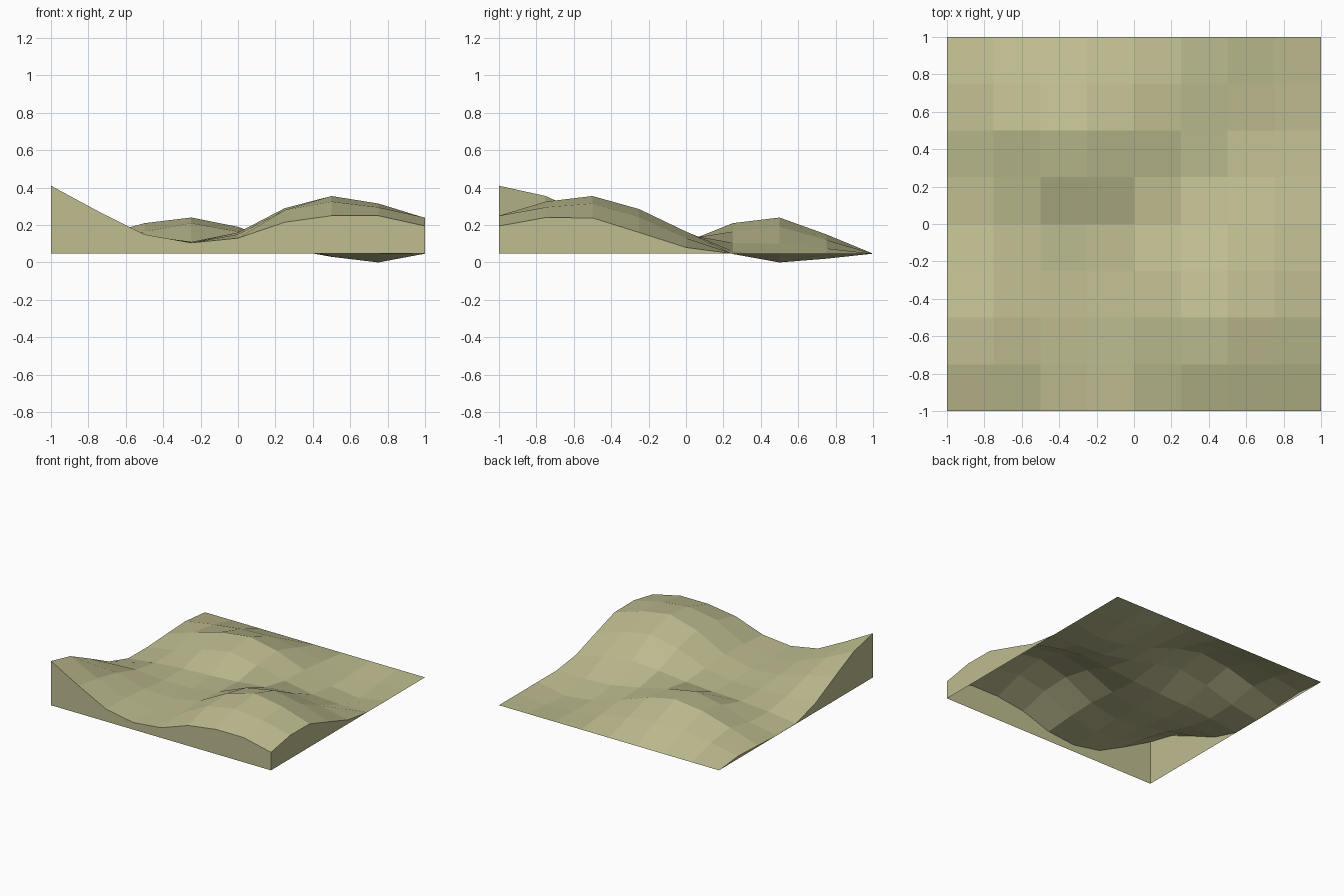
import bpy, bmesh

if "Cube" in bpy.data.objects:
    bpy.data.objects.remove(bpy.data.objects["Cube"])

N, STEP, BASE = 9, 0.25, 0.047
B = BASE

# terrain heights: rows run front to back, columns left to right
ROWS = [
    (.41, .275, .15, .105, .13, .215, .25, .25, .195),
    (.355, .24, .145, .105, .15, .28, .325, .295, .24),
    (.24, .19, .125, .11, .16, .29, .355, .315, .238),
    (.12, .12, .10, .10, .14, .24, .285, .24, .16),
    (.05, .08, .10, .11, .125, .15, .165, .13, .08),
    (B, .09, .165, .21, .165, .105, .06, .045, B),
    (.06, .14, .21, .24, .19, .10, .03, .0, B),
    (.07, .11, .14, .15, .12, .075, .03, .02, B),
    (B,) * N,
]

mat = bpy.data.materials.new("dry_grass")
mat.diffuse_color = (0.52, 0.51, 0.28, 1)
mat.use_nodes = True
mat.node_tree.nodes["Principled BSDF"].inputs["Base Color"].default_value = mat.diffuse_color


def finish(bm, name):
    mesh = bpy.data.meshes.new(name)
    bm.to_mesh(mesh)
    bm.free()
    mesh.materials.append(mat)
    ob = bpy.data.objects.new(name, mesh)
    bpy.context.collection.objects.link(ob)


def point(i, j):
    return (-1 + i * STEP, -1 + j * STEP, ROWS[j][i])


# rolling ground surface
bm = bmesh.new()
grid = [[bm.verts.new(point(i, j)) for i in range(N)] for j in range(N)]
for j in range(N - 1):
    for i in range(N - 1):
        bm.faces.new((grid[j][i], grid[j][i + 1], grid[j + 1][i + 1], grid[j + 1][i]))

# vertical skirt round the rim, down to the base level; underside stays open
M = N - 1
rim = ([(i, 0) for i in range(M)] + [(M, j) for j in range(M)]
       + [(M - i, M) for i in range(M)] + [(0, M - j) for j in range(M)])
low = {}
for ij in rim:
    top = grid[ij[1]][ij[0]]
    low[ij] = top if top.co.z <= B + 1e-5 else bm.verts.new((top.co.x, top.co.y, B))
for a, b in zip(rim, rim[1:] + rim[:1]):
    corners = []
    for v in (low[a], low[b], grid[b[1]][b[0]], grid[a[1]][a[0]]):
        if v not in corners:
            corners.append(v)
    if len(corners) > 2:
        bm.faces.new(corners)

finish(bm, "terrain_tile")
